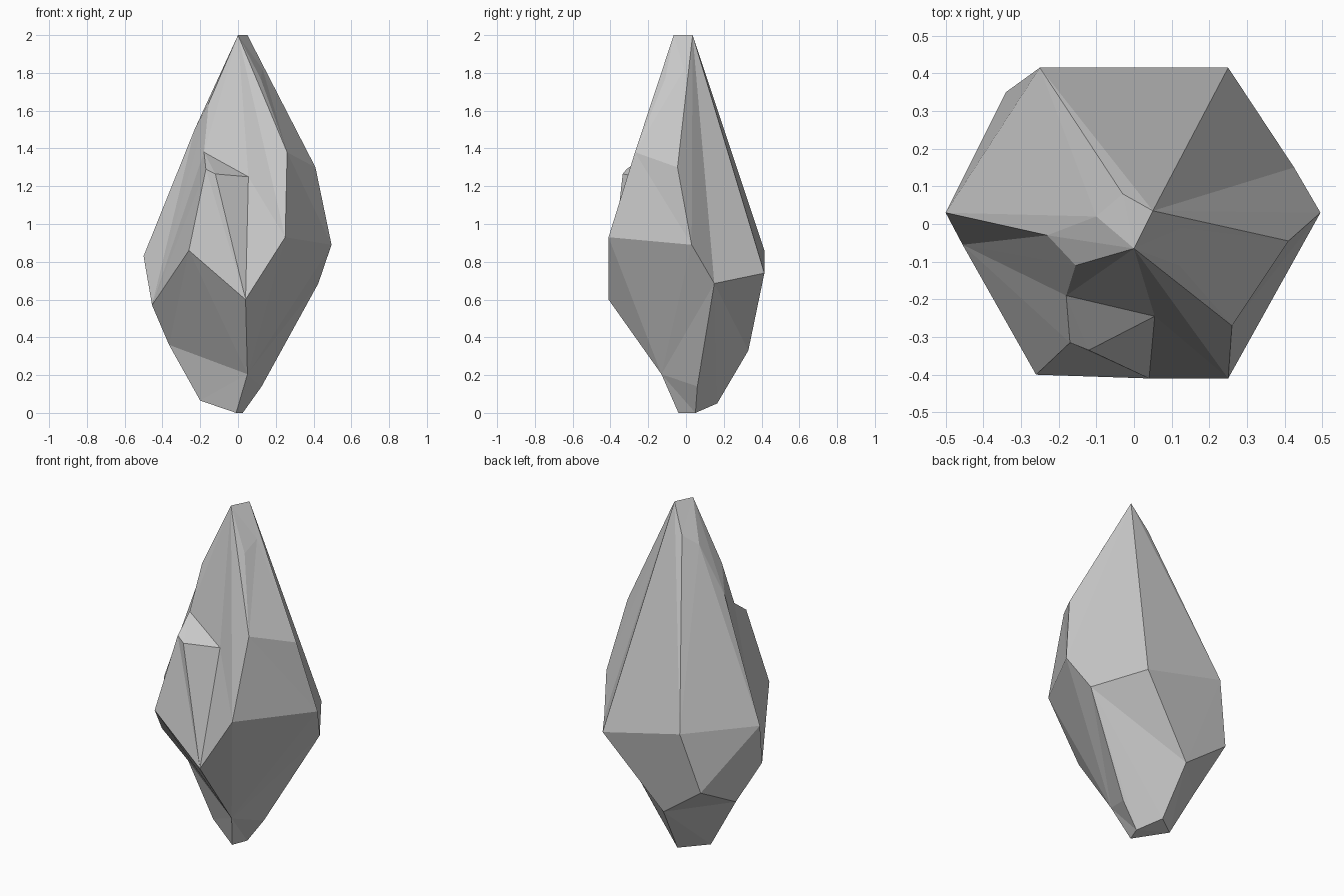
import bpy
import bmesh

cube = bpy.data.objects.get("Cube")
if cube:
    bpy.data.objects.remove(cube, do_unlink=True)

# Stone colour
GREY = (0.58, 0.58, 0.58, 1)
stone = bpy.data.materials.new("stone grey")
stone.use_nodes = True
stone.diffuse_color = GREY
stone.node_tree.nodes["Principled BSDF"].inputs["Base Color"].default_value = GREY

# Chipped corners of the tip and shoulders
upper = dict(
    peak=(0, -.065, 2), peak_back=(.05, .035, 2),
    cap_back=(-.03, .08, 1.84), cap_right=(-.1, .02, 1.78),
    cap_front=(.12, -.11, 1.77), cap_left=(.13, -.01, 1.82),
    shoulder_right=(-.23, -.03, 1.5), shoulder_front=(-.155, -.11, 1.64),
    brow=(.26, -.27, 1.38), brow_side=(.41, -.045, 1.3))

# Ledge that juts out of the front
ledge = dict(
    step=(-.18, -.19, 1.38), notch=(.055, -.245, 1.25),
    lip_outer=(-.17, -.315, 1.29), lip_inner=(-.12, -.335, 1.265),
    keel=(.04, -.41, .6), hip=(-.26, -.4, .86))

# Widest corners
girdle = dict(
    rib=(.25, -.41, .93), flank=(.495, .03, .89), flank_low=(.425, .15, .685),
    heel_left=(.25, .415, .74), heel_right=(-.25, .415, .86),
    heel_low=(-.34, .35, .515), wing=(-.5, .03, .83), wing_low=(-.455, -.055, .57))

# Lower corners and the small foot
lower = dict(
    tail=(-.085, .33, .33), belly=(-.365, .06, .36),
    chin=(.05, -.13, .205), shin=(.125, .06, .14),
    foot_back=(-.06, .165, .05), foot_right=(-.2, .055, .065),
    foot_front=(-.01, -.04, 0), foot_left=(.025, .05, 0))

bm = bmesh.new()
corners = {name: bm.verts.new(p)
           for group in (upper, ledge, girdle, lower) for name, p in group.items()}


def fan(centre, ring):
    """Triangular facets around one corner, along a chain of its neighbours."""
    chain = ring.split()
    for a, b in zip(chain, chain[1:]):
        bm.faces.new([corners[centre], corners[a], corners[b]])


# Upper facets
fan("peak", "peak_back cap_back cap_right shoulder_right shoulder_front step "
            "notch rib brow cap_front cap_left peak_back")
fan("peak_back", "cap_back heel_right heel_left flank_low flank brow_side cap_left")
fan("cap_right", "cap_back heel_right wing shoulder_right")
fan("brow", "cap_front cap_left brow_side flank rib")
fan("wing_low", "belly wing shoulder_right shoulder_front step lip_outer hip belly")

# Ledge facets
fan("lip_inner", "step notch keel lip_outer step")
fan("keel", "lip_outer hip chin rib notch")

# Lower facets
fan("chin", "hip belly foot_right foot_front foot_left shin flank_low flank rib")
fan("heel_low", "heel_right wing belly tail heel_right")
fan("tail", "heel_right heel_left flank_low")
fan("tail", "belly foot_right foot_back")
fan("flank_low", "tail foot_back foot_left shin")
fan("foot_right", "foot_front foot_left foot_back")

bmesh.ops.recalc_face_normals(bm, faces=bm.faces[:])
mesh = bpy.data.meshes.new("crystal_rock")
bm.to_mesh(mesh)
bm.free()
mesh.materials.append(stone)
rock = bpy.data.objects.new("crystal_rock", mesh)
bpy.context.collection.objects.link(rock)
